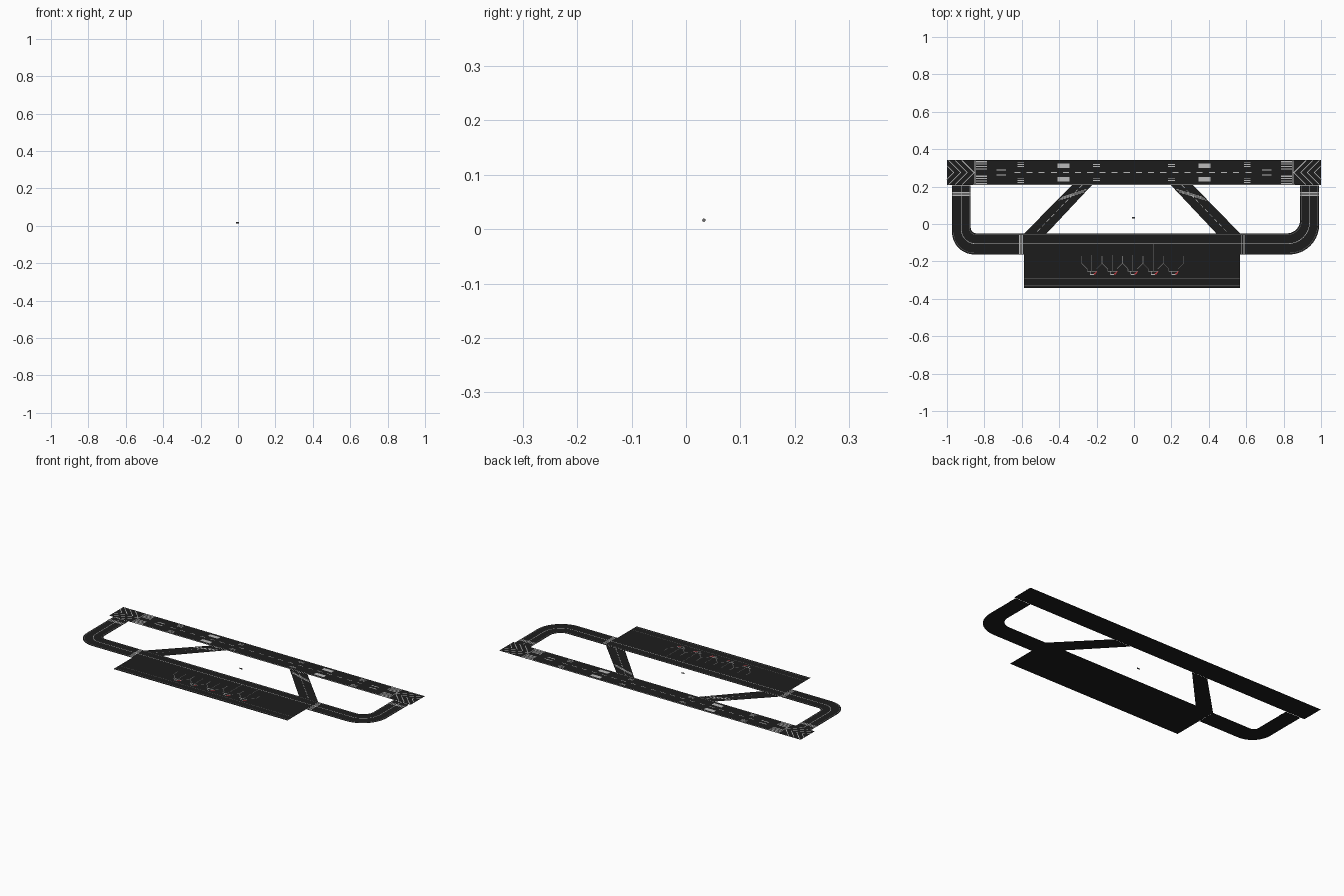
import bpy, math
from mathutils import Vector

if "Cube" in bpy.data.objects:
    bpy.data.objects.remove(bpy.data.objects["Cube"])


def mat(name, c):
    m = bpy.data.materials.new(name)
    m.diffuse_color = (*c, 1)
    m.use_nodes = True
    m.node_tree.nodes["Principled BSDF"].inputs["Base Color"].default_value = m.diffuse_color
    return m


ASPHALT = mat("asphalt", (0.012, 0.012, 0.012))
PAINT = mat("paint", (0.5, 0.5, 0.5))
FAINT = mat("faint_paint", (0.16, 0.16, 0.16))
RED = mat("red_paint", (0.55, 0.04, 0.05))
Z_TAXI, Z_MAIN, Z_PAINT = 0.0, 0.001, 0.0018


def flat(name, polys, z, m):
    """Flat object made of one or more polygons, all facing up."""
    verts, faces = [], []
    for p in polys:
        area = sum(p[i - 1][0] * p[i][1] - p[i][0] * p[i - 1][1] for i in range(len(p)))
        p = p if area > 0 else p[::-1]
        faces.append(range(len(verts), len(verts) + len(p)))
        verts += [(x, y, z) for x, y in p]
    me = bpy.data.meshes.new(name)
    me.from_pydata(verts, [], [list(f) for f in faces])
    me.materials.append(m)
    ob = bpy.data.objects.new(name, me)
    bpy.context.collection.objects.link(ob)
    return ob


def rect(x0, x1, y0, y1):
    return [(x0, y0), (x1, y0), (x1, y1), (x0, y1)]


def line(points, w):
    """Thin painted line along points, one quad per segment."""
    out = []
    for a, b in zip(points, points[1:]):
        a, b = Vector(a), Vector(b)
        d = (b - a).normalized()
        n = Vector((-d.y, d.x)) * w / 2
        out.append([tuple(a - n), tuple(b - n), tuple(b + n), tuple(a + n)])
    return out


def dashes(a, b, n, w, fill=0.5):
    a, b = Vector(a), Vector(b)
    out = []
    for i in range(n):
        out += line([a.lerp(b, i / n), a.lerp(b, (i + fill) / n)], w)
    return out


def bend(s, x, y, r, xe, top=0.207, steps=10):
    """Path down a side leg, round a corner and in toward the apron."""
    pts = [(s * x, top)]
    for i in range(steps + 1):
        t = math.pi / 2 * i / steps
        pts.append((s * (x - r + r * math.cos(t)), y + r - r * math.sin(t)))
    return pts + [(s * xe, y)]


# Runway and apron slabs
YC = 0.275
flat("runway", [rect(-1, 1, 0.208, 0.342)], Z_MAIN, ASPHALT)
flat("apron", [rect(-0.587, 0.567, -0.342, -0.05)], Z_MAIN, ASPHALT)

# Curved taxiways at both ends
for side, s, xo, xi, ri, xe in (("left", -1, 0.973, 0.873, 0.03, 0.587),
                                ("right", 1, 0.99, 0.888, 0.07, 0.567)):
    o = bend(s, xo, -0.163, ri + 0.09, xe)
    i = bend(s, xi, -0.05, ri, xe)
    flat(side + "_taxiway", [[o[k], o[k + 1], i[k + 1], i[k]] for k in range(len(o) - 1)], Z_TAXI, ASPHALT)
    xm = (xo + xi) / 2
    flat(side + "_taxi_centreline", line(bend(s, xm, -0.105, ri + 0.045, xe), 0.003), Z_PAINT, PAINT)
    flat(side + "_taxi_edge_lines", line(bend(s, xo - 0.008, -0.155, ri + 0.082, xe), 0.002)
         + line(bend(s, xi + 0.008, -0.058, ri + 0.008, xe), 0.002), Z_PAINT, FAINT)
    # Holding position bars
    bars = []
    for k in range(3):
        bars += line([(s * xi, 0.153 + k * 0.008), (s * xo, 0.153 + k * 0.008)], 0.004)
        hx = s * (xe + 0.009 + k * 0.008)
        bars += line([(hx, -0.16), (hx, -0.055)], 0.004)
    flat(side + "_holding_bars", bars, Z_PAINT, PAINT)

# Diagonal link taxiways
for side, t0, t1, b0, b1 in (("left", -0.33, -0.225, -0.587, -0.467),
                             ("right", 0.315, 0.197, 0.567, 0.44)):
    flat(side + "_link_taxiway", [[(t0, 0.208), (t1, 0.208), (b1, -0.05), (b0, -0.05)]], Z_TAXI, ASPHALT)
    top, bot = Vector(((t0 + t1) / 2, 0.208)), Vector(((b0 + b1) / 2, -0.05))
    flat(side + "_link_centreline", dashes(top, bot, 10, 0.003, 0.6), Z_PAINT, PAINT)
    bars = []
    for k in range(3):
        f = 0.17 + k * 0.03
        a = Vector((t0, 0.208)).lerp(Vector((b0, -0.05)), f + 0.1)
        b = Vector((t1, 0.208)).lerp(Vector((b1, -0.05)), f - 0.1 + 0.0)
        bars += line([a.lerp(b, 0.07), a.lerp(b, 0.93)], 0.003)
    flat(side + "_link_holding_bars", bars, Z_PAINT, PAINT)

# Runway paint, the same at each end
flat("runway_centre_dashes", dashes((-0.64, YC), (0.66, YC), 20, 0.004), Z_PAINT, PAINT)
flat("runway_edge_lines", [rect(-0.86, 0.86, y - 0.001, y + 0.001) for y in (0.213, 0.337)], Z_PAINT, PAINT)
for side, s in (("left", -1), ("right", 1)):
    paint = []
    for k in range(4):
        x = 0.855 + k * 0.036
        reach = min(0.065, (1 - x) * 1.0)
        for u in (-1, 1):
            paint += line([(s * x, YC), (s * (x + reach), YC + u * reach)], 0.004)
    paint.append(rect(s * 0.848, s * 0.852, 0.21, 0.34))
    flat(side + "_chevrons", paint, Z_PAINT, PAINT)
    bars, zones = [], []
    for u in (-1, 1):
        for k in range(4):
            y = YC + u * (0.02 + k * 0.0125)
            bars.append(rect(s * 0.785, s * 0.845, y - 0.003, y + 0.003))
        for x, n in ((0.605, 3), (0.59 - 0.39, 2)):
            for k in range(n):
                y = YC + u * (0.033 + k * 0.01)
                zones.append(rect(s * (x - 0.018), s * (x + 0.018), y - 0.002, y + 0.002))
        zones.append(rect(s * 0.345, s * 0.41, YC + u * 0.037 - 0.012, YC + u * 0.037 + 0.012))
    flat(side + "_threshold_bars", bars, Z_PAINT, PAINT)
    flat(side + "_touchdown_marks", zones, Z_PAINT, PAINT)
    # Plain blocks standing in for the painted end designators
    flat(side + "_end_marks", [rect(s * 0.685, s * 0.735, YC + v - 0.003, YC + v + 0.003)
                               for v in (-0.013, 0.013)], 0.003, PAINT)

# Apron guide lines
flat("apron_taxi_line", line([(-0.587, -0.105), (0.567, -0.105)], 0.003), Z_PAINT, PAINT)
flat("apron_edge_lines", [rect(-0.587, 0.567, y - 0.001, y + 0.001)
                          for y in (-0.058, -0.29, -0.33)], Z_PAINT, FAINT)

# Parking stands
guides, stops, hatch = [], [], []
for k in range(5):
    x = -0.225 + k * 0.109
    guides += line([(x - 0.055, -0.17), (x - 0.055, -0.21), (x - 0.025, -0.24), (x - 0.025, -0.255)], 0.003)
    guides += line([(x + 0.055, -0.17), (x + 0.055, -0.21), (x + 0.025, -0.24)], 0.003)
    guides += line([(x, -0.105 if k > 2 else -0.165), (x, -0.255)], 0.002)
    stops += line([(x - 0.025, -0.252), (x + 0.025, -0.252)], 0.004)
    stops += line([(x - 0.01, -0.252), (x - 0.01, -0.27), (x + 0.01, -0.27)], 0.003)
    hatch.append([(x + 0.005, -0.268), (x + 0.03, -0.25), (x + 0.018, -0.27)])
flat("stand_guide_lines", guides, Z_PAINT, FAINT)
flat("stand_stop_marks", stops, Z_PAINT, PAINT)
flat("stand_red_hatch", hatch, Z_PAINT, RED)

# Small floating marker above the infield
bpy.ops.mesh.primitive_cylinder_add(vertices=8, radius=0.0032, depth=0.018,
                                    location=(-0.003, 0.033, 0.0165), rotation=(0, math.pi / 2, 0))
marker = bpy.context.object
marker.name = "infield_marker"
marker.data.materials.append(FAINT)
